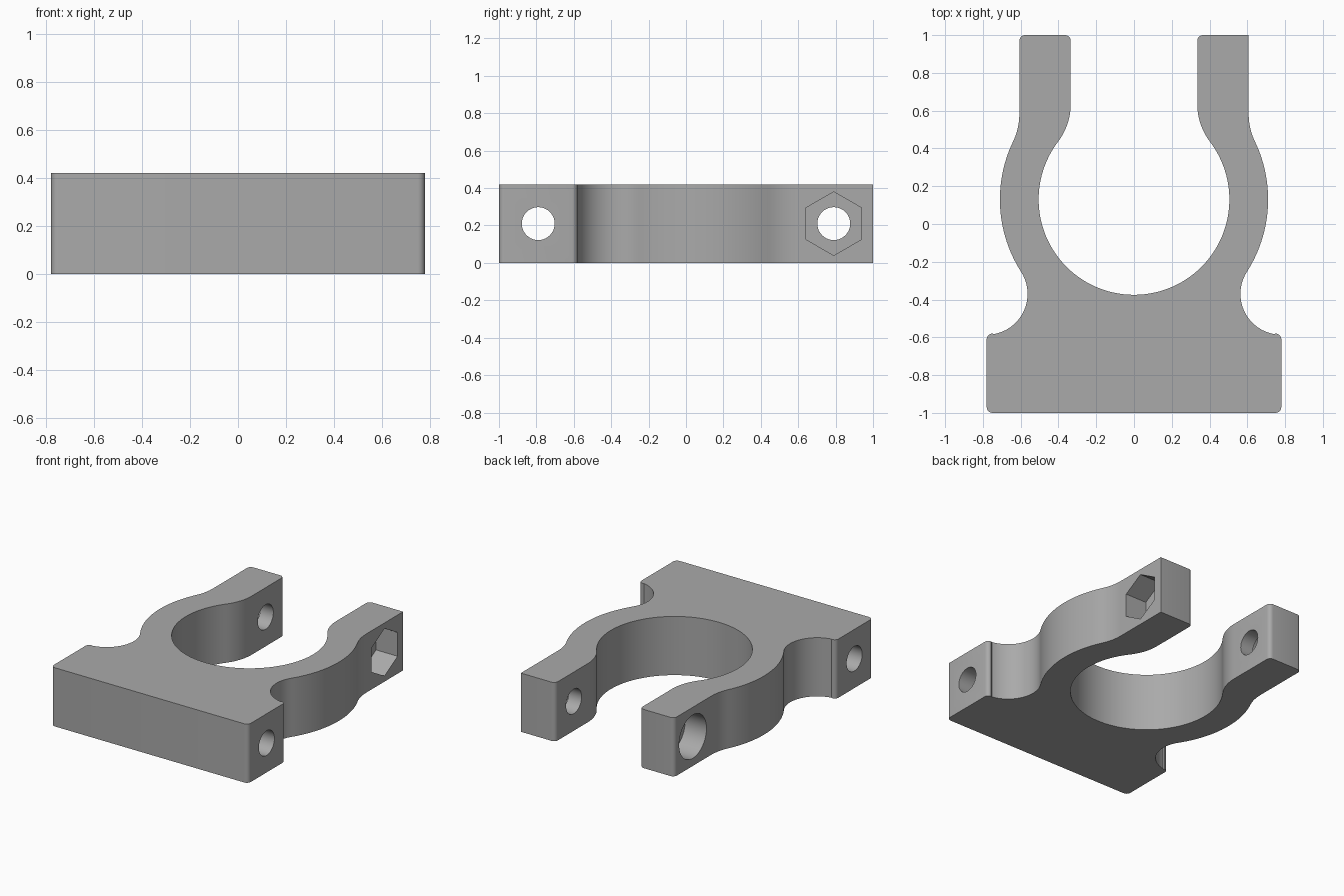
import bpy, bmesh, math
from mathutils import Matrix

cube = bpy.data.objects.get("Cube")
if cube:
    bpy.data.objects.remove(cube, do_unlink=True)

THICK = 0.42
MID_Z = THICK / 2

grey = bpy.data.materials.new("plain grey")
grey.use_nodes = True
colour = (0.40, 0.40, 0.40, 1)
grey.diffuse_color = colour
grey.node_tree.nodes["Principled BSDF"].inputs["Base Color"].default_value = colour


def arc(cx, cy, r, a0, a1, n):
    """Points on an arc from angle a0 to a1 in degrees."""
    return [(cx + r * math.cos(math.radians(a0 + (a1 - a0) * i / n)),
             cy + r * math.sin(math.radians(a0 + (a1 - a0) * i / n))) for i in range(n + 1)]


def add_object(name, bm):
    bmesh.ops.recalc_face_normals(bm, faces=bm.faces)
    mesh = bpy.data.meshes.new(name)
    bm.to_mesh(mesh)
    bm.free()
    mesh.materials.append(grey)
    obj = bpy.data.objects.new(name, mesh)
    bpy.context.collection.objects.link(obj)
    return obj


# Ring and fillet sizes
RING_Y, R_IN, R_OUT = 0.13, 0.505, 0.71
ARM_IN, ARM_OUT = 0.335, 0.607
F_IN, F_OUT, R_CORNER = 0.33, 0.34, 0.03
NOTCH_X, NOTCH_Y = 0.78, -0.37
NOTCH_R = math.hypot(NOTCH_X, NOTCH_Y - RING_Y) - R_OUT

# Angles where the neck fillets meet the ring
a_in = math.degrees(math.acos((ARM_IN + F_IN) / (R_IN + F_IN)))
a_out = math.degrees(math.acos((ARM_OUT + F_OUT) / (R_OUT + F_OUT)))
a_notch = math.degrees(math.atan2(NOTCH_Y - RING_Y, NOTCH_X))
y_in = RING_Y + (R_IN + F_IN) * math.sin(math.radians(a_in))
y_out = RING_Y + (R_OUT + F_OUT) * math.sin(math.radians(a_out))


def half_outline(square_tip):
    """Right half of the plan, from the front edge round to the bore's lowest point."""
    pts = arc(0.78 - R_CORNER, -1 + R_CORNER, R_CORNER, -90, 0, 5)
    pts += arc(0.78 - R_CORNER, -0.58 - R_CORNER, R_CORNER, 0, 90, 5)
    pts += arc(NOTCH_X, NOTCH_Y, NOTCH_R, 260, 180 + a_notch, 18)
    pts += arc(0, RING_Y, R_OUT, a_notch, a_out, 28)[1:]
    pts += arc(ARM_OUT + F_OUT, y_out, F_OUT, 180 + a_out, 180, 8)[1:]
    if square_tip:
        pts += [(ARM_OUT, 1)]
    else:
        pts += arc(ARM_OUT - R_CORNER, 1 - R_CORNER, R_CORNER, 0, 90, 5)
    pts += arc(ARM_IN + R_CORNER, 1 - R_CORNER, R_CORNER, 90, 180, 5)
    pts += arc(ARM_IN + F_IN, y_in, F_IN, 180, 180 + a_in, 10)
    pts += arc(0, RING_Y, R_IN, a_in, -90, 40)[1:]
    return pts


# Clamp body: plan outline extruded upward
left = half_outline(True)
right = [(-x, y) for x, y in reversed(half_outline(False))]
bm = bmesh.new()
face = bm.faces.new([bm.verts.new((x, y, 0)) for x, y in left + right[1:]])
extruded = bmesh.ops.extrude_face_region(bm, geom=[face])
top = [g for g in extruded["geom"] if isinstance(g, bmesh.types.BMVert)]
bmesh.ops.translate(bm, verts=top, vec=(0, 0, THICK))
body = add_object("clamp_body", bm)


def cut(name, y, radius, x0, x1, sides):
    """Cut a prism along x out of the body, with one corner pointing up."""
    bm = bmesh.new()
    place = Matrix.Translation(((x0 + x1) / 2, y, MID_Z)) @ Matrix.Rotation(math.pi / 2, 4, 'Y')
    spin = Matrix.Rotation(math.pi / 2, 4, 'Z')
    bmesh.ops.create_cone(bm, cap_ends=True, segments=sides, radius1=radius, radius2=radius,
                          depth=x1 - x0, matrix=place @ spin)
    # Turn the section so that a corner points straight up
    v = max(bm.verts, key=lambda p: p.co.z)
    turn = math.atan2(v.co.y - y, v.co.z - MID_Z)
    bmesh.ops.rotate(bm, verts=bm.verts, cent=(0, y, MID_Z),
                     matrix=Matrix.Rotation(turn, 3, 'X'))
    cutter = add_object(name, bm)
    cutter.hide_render = True
    mod = body.modifiers.new(name, 'BOOLEAN')
    mod.operation, mod.solver, mod.object = 'DIFFERENCE', 'EXACT', cutter
    bpy.ops.object.select_all(action='DESELECT')
    bpy.context.view_layer.objects.active = body
    body.select_set(True)
    bpy.ops.object.modifier_apply(modifier=name)
    bpy.data.objects.remove(cutter, do_unlink=True)


# Cross holes, nut pocket and bolt head recess
cut("base_hole", -0.79, 0.088, -1, 1, 40)
cut("arm_hole", 0.79, 0.088, -1, 1, 40)
cut("nut_pocket", 0.79, 0.17, ARM_OUT - 0.17, 1, 6)
cut("bolt_recess", 0.79, 0.155, -1, -ARM_OUT + 0.17, 48)

bpy.ops.object.shade_smooth_by_angle(angle=math.radians(30))
